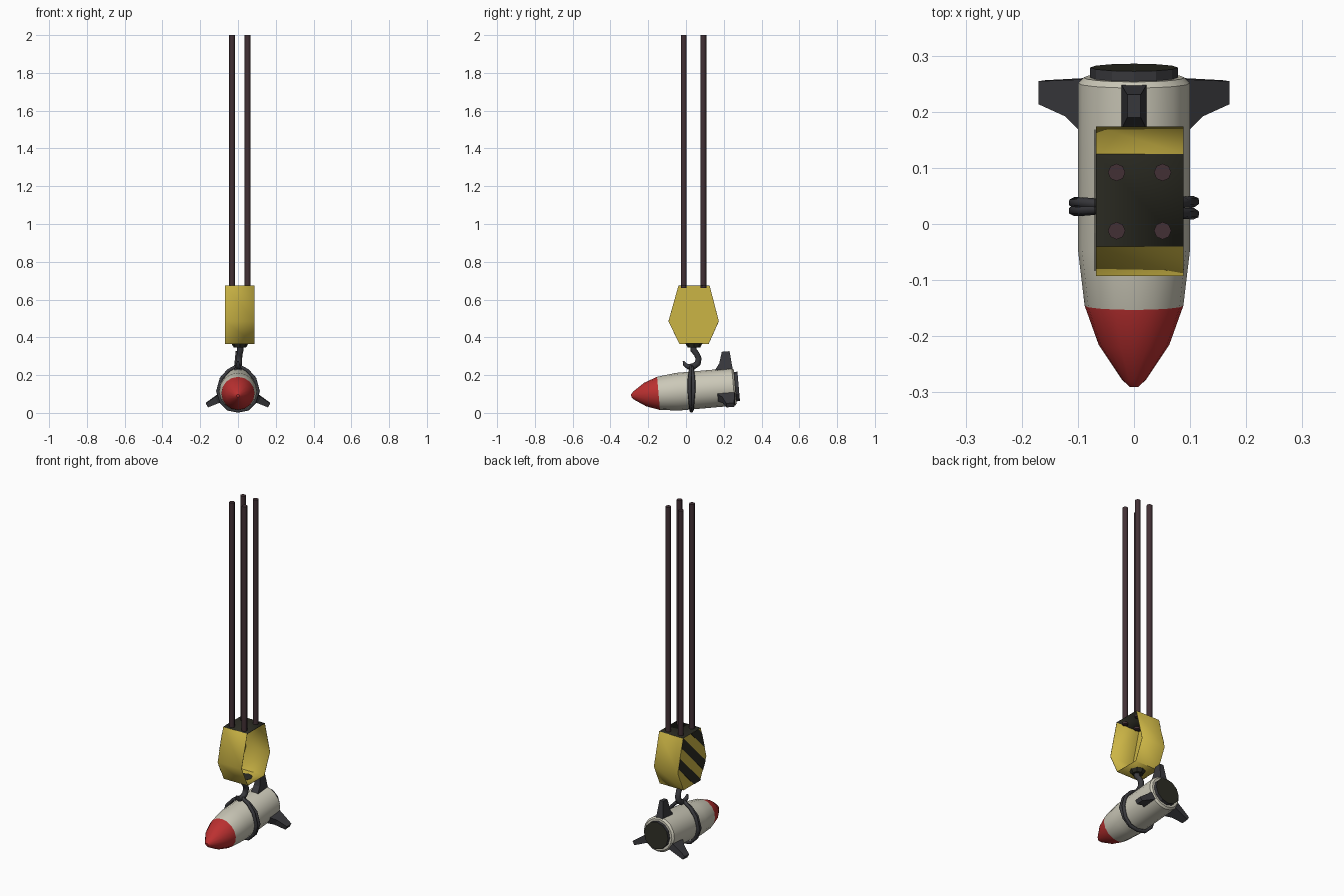
import bpy, bmesh, math
from mathutils import Matrix, Vector

if "Cube" in bpy.data.objects:
    bpy.data.objects.remove(bpy.data.objects["Cube"])


def material(name, r, g, b):
    m = bpy.data.materials.new(name)
    m.diffuse_color = (r, g, b, 1)
    m.use_nodes = True
    m.node_tree.nodes["Principled BSDF"].inputs["Base Color"].default_value = m.diffuse_color
    return m


YELLOW = material("crane_yellow", 0.60, 0.46, 0.06)
BLACK = material("soot_black", 0.025, 0.025, 0.017)
ROPE = material("rope_brown", 0.055, 0.030, 0.036)
GREY = material("dark_steel", 0.042, 0.042, 0.048)
WHITE = material("shell_white", 0.60, 0.58, 0.48)
RED = material("nose_red", 0.50, 0.03, 0.03)


def finish(bm, name, mats, rule=None, smooth=None, matrix=None):
    """Turn a bmesh into an object, colouring faces by an optional rule."""
    bmesh.ops.recalc_face_normals(bm, faces=bm.faces)
    if rule:
        for f in bm.faces:
            f.material_index = rule(f)
    me = bpy.data.meshes.new(name)
    bm.to_mesh(me)
    bm.free()
    for m in mats:
        me.materials.append(m)
    ob = bpy.data.objects.new(name, me)
    bpy.context.collection.objects.link(ob)
    if matrix:
        ob.matrix_world = matrix
    if smooth:
        bpy.ops.object.select_all(action='DESELECT')
        ob.select_set(True)
        bpy.context.view_layer.objects.active = ob
        bpy.ops.object.shade_smooth_by_angle(angle=math.radians(smooth))
    return ob


def lathe(profile, sides):
    """Revolve (y, radius) points around the y axis and cap both ends."""
    bm = bmesh.new()
    rings = []
    for y, r in profile:
        rings.append([bm.verts.new((r * math.sin(k * math.tau / sides), y,
                                    r * math.cos(k * math.tau / sides)))
                      for k in range(sides)])
    for a, b in zip(rings, rings[1:]):
        for k in range(sides):
            n = (k + 1) % sides
            bm.faces.new((a[k], a[n], b[n], b[k]))
    bm.faces.new(rings[0])
    bm.faces.new(rings[-1])
    return bm


def tube(name, points, radii, mat, sides=6, closed=False):
    """Poly curve with a round cross-section, radius given per point."""
    cu = bpy.data.curves.new(name, 'CURVE')
    cu.dimensions = '3D'
    cu.bevel_depth = 1
    cu.bevel_resolution = max(0, sides // 2 - 2)
    cu.use_fill_caps = True
    sp = cu.splines.new('POLY')
    sp.points.add(len(points) - 1)
    for p, co, r in zip(sp.points, points, radii):
        p.co = (*co, 1)
        p.radius = r
    sp.use_cyclic_u = closed
    sp.use_smooth = True
    cu.materials.append(mat)
    ob = bpy.data.objects.new(name, cu)
    bpy.context.collection.objects.link(ob)
    return ob


# Pulley block: bent sheet housing, open on the +x side, dark top
OUTLINE = [(-0.035, 0.365), (0.12, 0.365), (0.174, 0.485),
           (0.125, 0.674), (-0.04, 0.674), (-0.093, 0.485)]
X0, X1 = -0.068, 0.088
bm = bmesh.new()
left = [bm.verts.new((X0, y, z)) for y, z in OUTLINE]
right = [bm.verts.new((X1, y, z)) for y, z in OUTLINE]
bm.faces.new(left)
for i in range(6):
    j = (i + 1) % 6
    bm.faces.new((left[i], left[j], right[j], right[i]))
block = finish(bm, "pulley_block", [YELLOW, BLACK],
               rule=lambda f: int(f.calc_center_median().z > 0.67), smooth=50)
sheet = block.modifiers.new("sheet", 'SOLIDIFY')
sheet.thickness = 0.003
sheet.offset = -1

# Diagonal warning stripes on the -x wall, cut from the same outline
AXIS = Vector((0, -1, 1))
for n, low in enumerate((0.34, 0.48, 0.62)):
    bm = bmesh.new()
    bm.faces.new([bm.verts.new((X0 - 0.002, y, z)) for y, z in OUTLINE])
    for level, side in ((low, -1), (low + 0.07, 1)):
        bmesh.ops.bisect_plane(bm, geom=bm.verts[:] + bm.edges[:] + bm.faces[:],
                               plane_co=(0, 0, level), plane_no=AXIS * side,
                               clear_outer=True)
    for f in bm.faces:
        if f.normal.x > 0:
            f.normal_flip()
    ext = bmesh.ops.extrude_face_region(bm, geom=bm.faces[:])
    moved = [v for v in ext['geom'] if isinstance(v, bmesh.types.BMVert)]
    bmesh.ops.translate(bm, verts=moved, vec=(0.0015, 0, 0))
    finish(bm, f"warning_stripe_{n + 1}", [BLACK])

# Four hoisting ropes
for i, x in enumerate((-0.031, 0.051)):
    for j, y in enumerate((-0.012, 0.092)):
        bm = bmesh.new()
        bmesh.ops.create_cone(bm, cap_ends=True, segments=8, radius1=0.0155,
                              radius2=0.0155, depth=1.34,
                              matrix=Matrix.Translation((x, y, 1.33)))
        finish(bm, f"hoist_rope_{i * 2 + j + 1}", [ROPE], smooth=50)

# Hook collar below the block
bm = bmesh.new()
bmesh.ops.create_cone(bm, cap_ends=True, segments=8, radius1=0.032, radius2=0.046,
                      depth=0.024, matrix=Matrix.Translation((0.01, 0.042, 0.357)))
finish(bm, "hook_collar", [BLACK])

# Hook: tapered bent bar
tube("hook",
     [(0.012, 0.040, 0.36), (0.012, 0.040, 0.332), (0.009, 0.056, 0.312),
      (0.006, 0.067, 0.288), (0.004, 0.062, 0.262), (0.002, 0.040, 0.246),
      (0.0, 0.012, 0.244), (0.0, -0.006, 0.256), (0.0, -0.014, 0.274)],
     [0.018, 0.017, 0.015, 0.016, 0.017, 0.017, 0.014, 0.011, 0.004], GREY, 8)

# Sling: two crossing loops around the shell, hung from the hook
for n, s in enumerate((1, -1)):
    loop = [(0, 0.253, 0), (0.05, 0.224, 0.4), (0.088, 0.182, 0.9), (0.107, 0.115, 1),
            (0.088, 0.056, 0.5), (0.052, 0.020, 0.2), (0, 0.010, 0)]
    pts = [(x, 0.029 + s * k * 0.011, z) for x, z, k in loop]
    pts += [(-x, 0.031 - s * k * 0.007, z) for x, z, k in loop[-2:0:-1]]
    tube(f"sling_loop_{n + 1}", pts, [0.010] * len(pts), GREY, 6, True)

# Rocket shell, tipped slightly nose-down
TILT = Matrix.Translation((0, 0, 0.116)) @ Matrix.Rotation(math.radians(5), 4, 'X')
bm = lathe([(-0.291, 0.008), (-0.279, 0.021), (-0.216, 0.063), (-0.146, 0.088),
            (-0.045, 0.100), (0.252, 0.100), (0.262, 0.090)], 16)
finish(bm, "rocket_shell", [WHITE, RED],
       rule=lambda f: int(f.calc_center_median().y < -0.146), smooth=40, matrix=TILT)

# Tail nozzle ring with dark end disc
bm = lathe([(0.255, 0.078), (0.280, 0.078)], 12)
finish(bm, "tail_nozzle", [GREY, BLACK],
       rule=lambda f: int(f.calc_center_median().y > 0.275), matrix=TILT)

# Three tapered tail fins
FIN = [(0.163, 0.085, 0.023), (0.165, 0.100, 0.022), (0.188, 0.130, 0.019),
       (0.207, 0.190, 0.012), (0.248, 0.190, 0.012), (0.257, 0.085, 0.023)]
for k in range(3):
    bm = bmesh.new()
    a = [bm.verts.new((-w, y, r)) for y, r, w in FIN]
    b = [bm.verts.new((w, y, r)) for y, r, w in FIN]
    bm.faces.new(a)
    bm.faces.new(b)
    for i in range(6):
        j = (i + 1) % 6
        bm.faces.new((a[i], a[j], b[j], b[i]))
    finish(bm, f"tail_fin_{k + 1}", [GREY],
           matrix=TILT @ Matrix.Rotation(k * math.tau / 3, 4, 'Y'))
